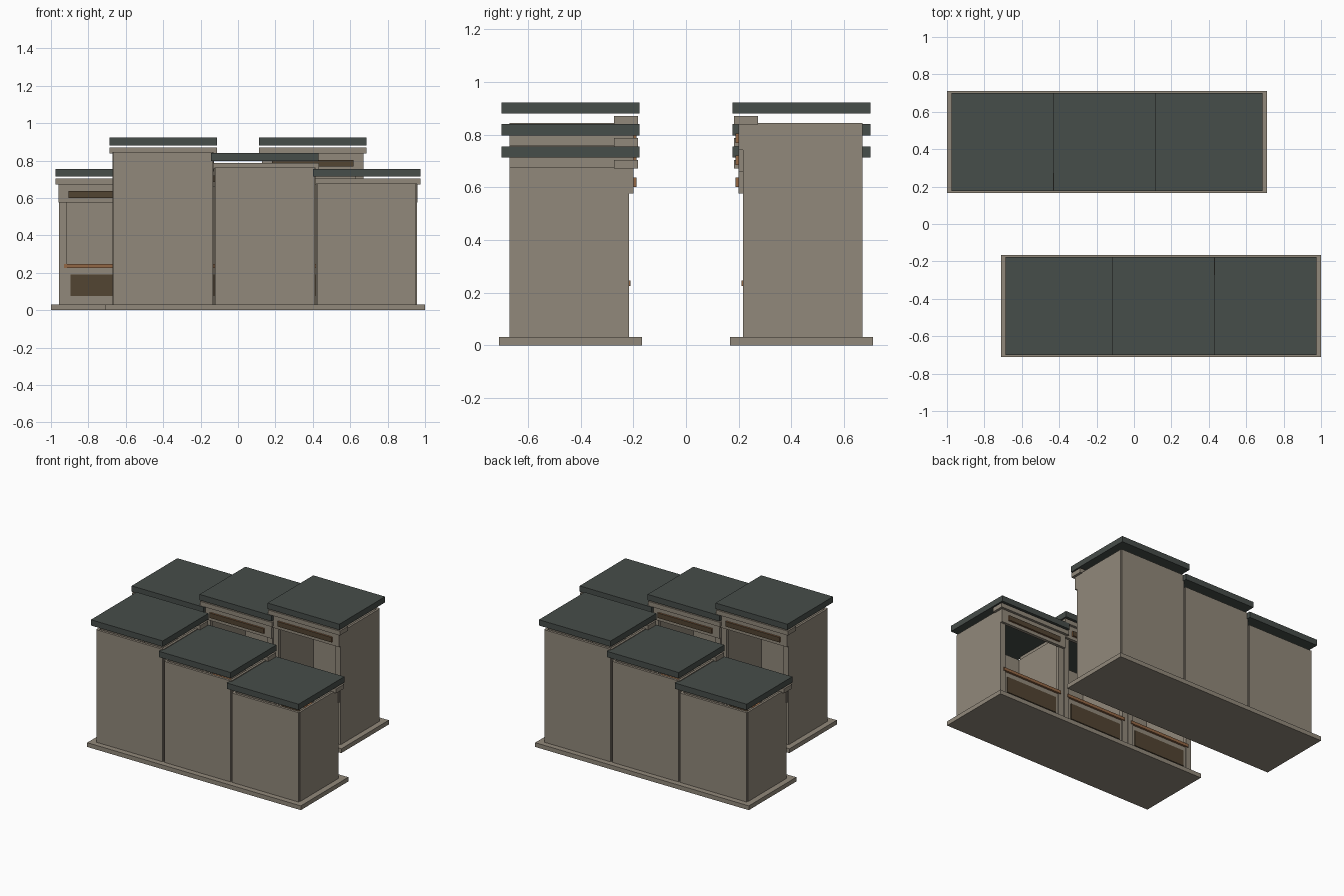
import bpy, bmesh

if "Cube" in bpy.data.objects:
    bpy.data.objects.remove(bpy.data.objects["Cube"])


def material(name, rgb):
    m = bpy.data.materials.new(name)
    m.diffuse_color = (*rgb, 1)
    m.use_nodes = True
    m.node_tree.nodes["Principled BSDF"].inputs["Base Color"].default_value = m.diffuse_color
    return m


STONE = material("warm_stone", (0.285, 0.248, 0.196))
SLATE = material("dark_slate", (0.062, 0.074, 0.067))
BROWN = material("dark_brown", (0.084, 0.058, 0.032))
WOOD = material("counter_wood", (0.29, 0.135, 0.06))


def box(name, mat, s, x0, x1, y0, y1, z0, z1):
    """Box from its limits; s = -1 turns it half a turn about z."""
    bm = bmesh.new()
    bmesh.ops.create_cube(bm, size=1)
    for v in bm.verts:
        v.co.x *= x1 - x0
        v.co.y *= y1 - y0
        v.co.z *= z1 - z0
    mesh = bpy.data.meshes.new(name)
    bm.to_mesh(mesh)
    bm.free()
    mesh.materials.append(mat)
    ob = bpy.data.objects.new(name, mesh)
    ob.location = (s * (x0 + x1) / 2, s * (y0 + y1) / 2, (z0 + z1) / 2)
    bpy.context.collection.objects.link(ob)


def shop(s, cx, top):
    """One open-fronted shop whose front faces +y when s = 1."""
    def part(name, mat, hw, y0, y1, z0, z1):
        box(name, mat, s, cx - hw, cx + hw, y0, y1, z0, z1)

    # shell
    part("back_wall", STONE, 0.265, -0.67, -0.652, 0.03, top)
    for d in (-1, 1):
        a, b = sorted((cx + d * 0.27, cx + d * 0.254))
        box("side_wall", STONE, s, a, b, -0.66, -0.22, 0.03, top)
        a, b = sorted((cx + d * 0.269, cx + d * 0.2275))
        box("front_pier", STONE, s, a, b, -0.245, -0.217, 0.03, top - 0.05)
    # stall riser, panel and counter
    part("stall_riser", STONE, 0.24, -0.243, -0.225, 0.03, 0.225)
    part("riser_panel", BROWN, 0.2075, -0.226, -0.219, 0.075, 0.19)
    part("counter", WOOD, 0.243, -0.265, -0.21, 0.225, 0.247)
    # fascia, sign and cornice
    part("fascia", STONE, 0.2705, -0.222, -0.20, top - 0.102, top)
    part("sign_board", WOOD, 0.217, -0.201, -0.190, top - 0.077, top - 0.041)
    part("sign_face", BROWN, 0.217, -0.190, -0.188, top - 0.077, top - 0.041)
    part("cornice", STONE, 0.288, -0.273, -0.182, top - 0.006, top + 0.026)
    # floating roof slab
    part("roof_slab", SLATE, 0.2875, -0.70, -0.177, top + 0.036, top + 0.078)


# two facing rows, the second turned half round
for s in (1, -1):
    box("plinth", STONE, s, -0.71, 1.0, -0.71, -0.167, 0, 0.031)
    for cx, top in ((-0.40, 0.845), (0.144, 0.762), (0.688, 0.678)):
        shop(s, cx, top)
